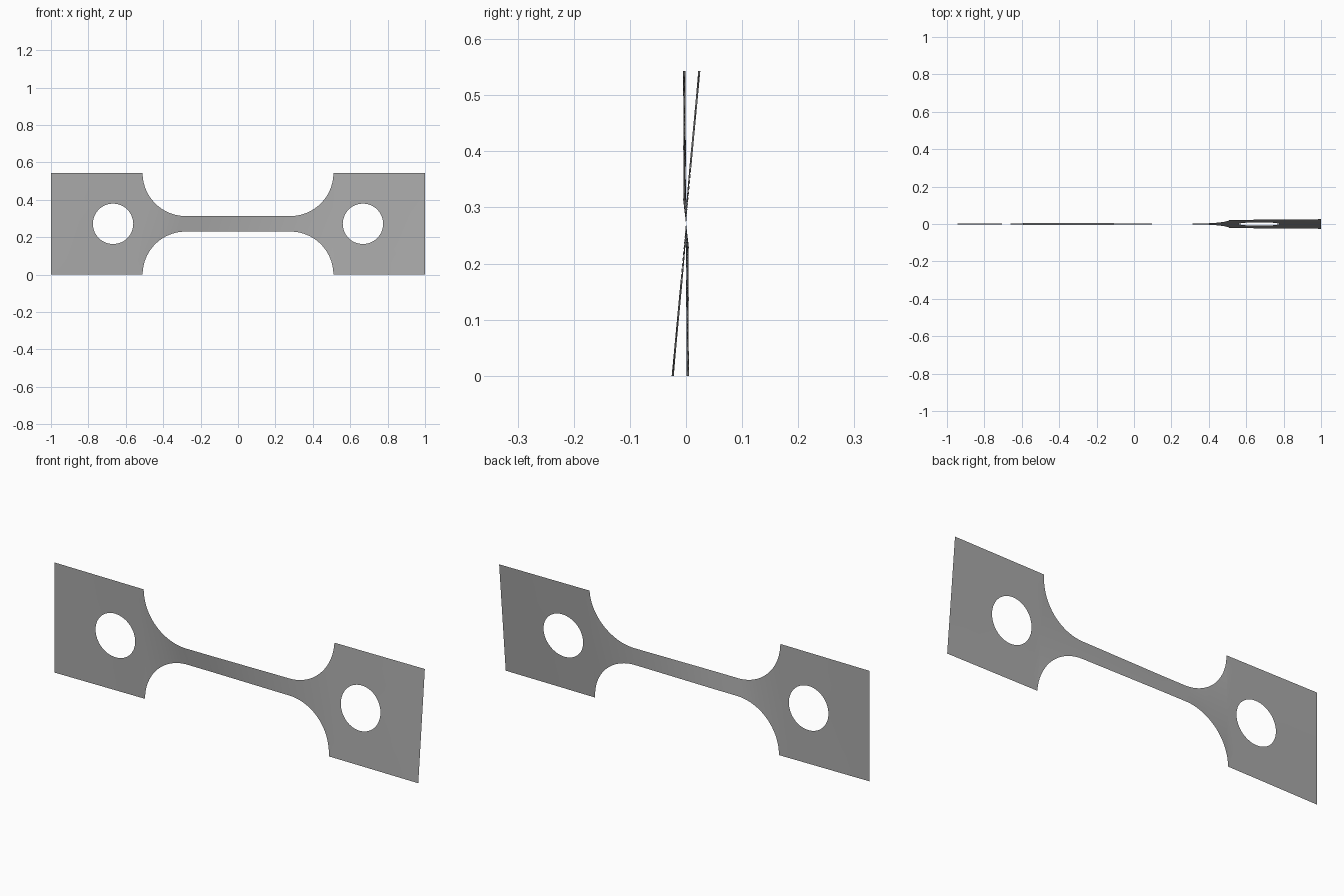
import bpy, bmesh, math

cube = bpy.data.objects.get("Cube")
if cube:
    bpy.data.objects.remove(cube, do_unlink=True)

HALF = 0.2715      # half height of the end tabs
NECK = 0.51        # where tabs meet the fillets
R = 0.23           # fillet radius
HOLE_X, HOLE_R = 0.668, 0.108
N = 16             # divisions across the sheet

# Sideways lean of the sheet along its length: (x, slope)
TWIST = [(-1, -0.003), (-0.51, -0.02), (-0.4, -0.06), (-0.3, -0.12),
         (-0.15, -0.11), (0.2, 0.0), (0.35, 0.04), (0.51, 0.08), (1, 0.094)]


def lean(x):
    for (x0, s0), (x1, s1) in zip(TWIST, TWIST[1:]):
        if x <= x1:
            return s0 + (s1 - s0) * (x - x0) / (x1 - x0)
    return TWIST[-1][1]


def half_height(x):
    d = max(0, abs(x) - (NECK - R))
    return HALF - math.sqrt(max(0, R * R - d * d))


def bridge(bm, rows):
    for a, b in zip(rows, rows[1:]):
        for i in range(len(a) - 1):
            bm.faces.new((a[i], b[i], b[i + 1], a[i + 1]))


bm = bmesh.new()

# Gauge bar with its four fillets
arc = [NECK - R + R * math.sin(math.pi / 2 * i / 24) for i in range(25)]
bar = [(NECK - R) * (i / 10 - 1) for i in range(1, 20)]
columns = [-x for x in reversed(arc)] + bar + arc
bridge(bm, [[bm.verts.new((x, 0, half_height(x) * (2 * j / N - 1)))
             for j in range(N + 1)] for x in columns])

# End tabs: rings of faces from the round hole to the square rim
for side in (-1, 1):
    rim = []
    for k in range(N):
        rim.append((NECK + (1 - NECK) * k / N, -HALF))
    for k in range(N):
        rim.append((1, HALF * (2 * k / N - 1)))
    for k in range(N):
        rim.append((1 - (1 - NECK) * k / N, HALF))
    for k in range(N + 1):
        rim.append((NECK, HALF * (1 - 2 * k / N)))
    rings = []
    for t in (0, 0.33, 0.66, 1):
        ring = []
        for x, z in rim:
            a = math.atan2(z, x - HOLE_X)
            hx, hz = HOLE_X + HOLE_R * math.cos(a), HOLE_R * math.sin(a)
            ring.append(bm.verts.new((side * (hx + (x - hx) * t), 0, hz + (z - hz) * t)))
        rings.append(ring)
    bridge(bm, rings)

bmesh.ops.remove_doubles(bm, verts=bm.verts, dist=0.0005)
bmesh.ops.recalc_face_normals(bm, faces=bm.faces)
if sum(f.normal.y for f in bm.faces) > 0:
    bmesh.ops.reverse_faces(bm, faces=bm.faces)

# Twist the sheet and stand it on the ground
for v in bm.verts:
    v.co.y = lean(v.co.x) * v.co.z
    v.co.z += HALF

mesh = bpy.data.meshes.new("twisted_test_strip")
bm.to_mesh(mesh)
bm.free()
strip = bpy.data.objects.new("twisted_test_strip", mesh)
bpy.context.collection.objects.link(strip)

grey = bpy.data.materials.new("plain_grey")
grey.use_nodes = True
colour = (0.4, 0.4, 0.4, 1)
grey.diffuse_color = colour
grey.node_tree.nodes["Principled BSDF"].inputs["Base Color"].default_value = colour
mesh.materials.append(grey)

bpy.context.view_layer.objects.active = strip
strip.select_set(True)
bpy.ops.object.shade_smooth_by_angle(angle=math.radians(40))
